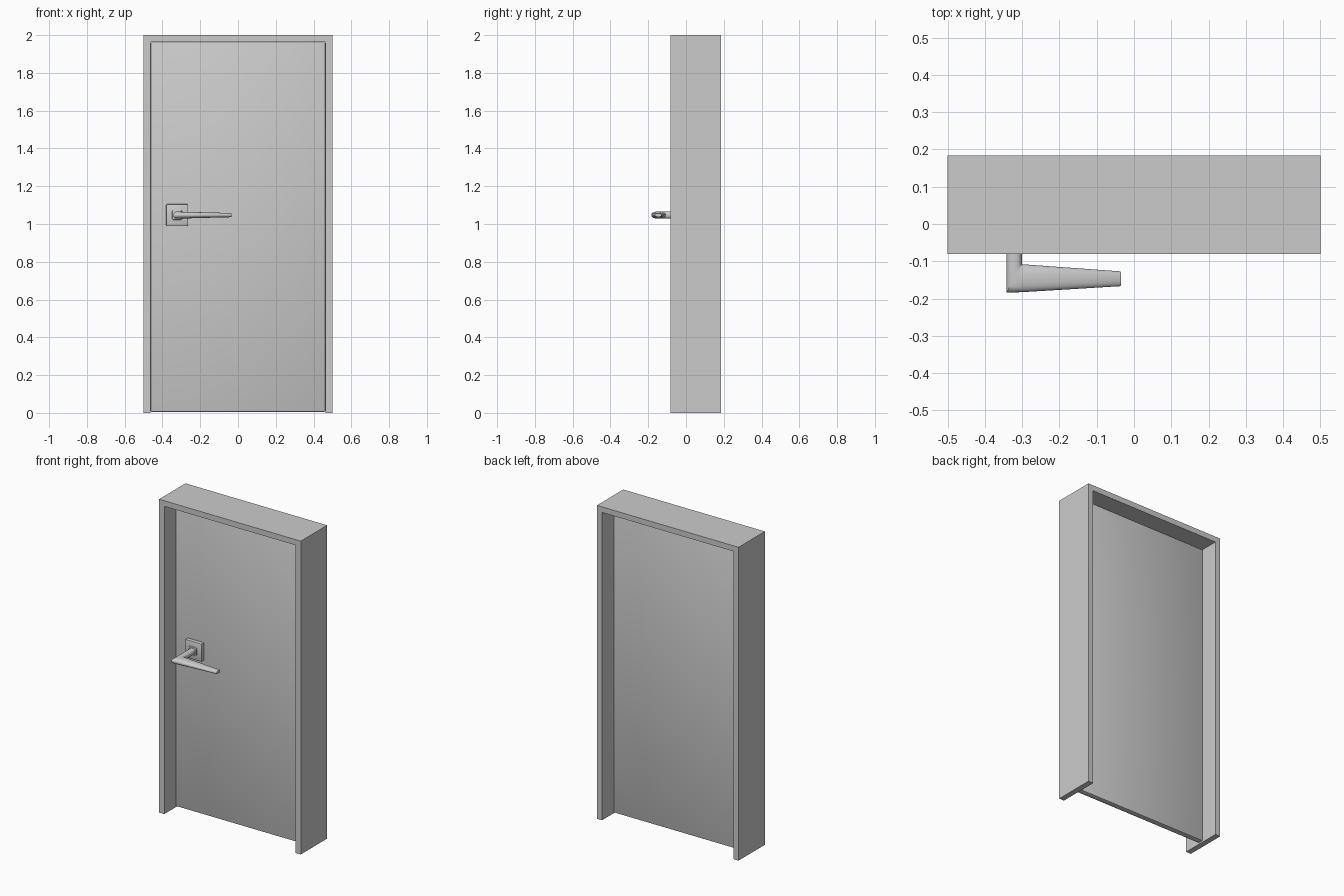
import bpy, bmesh, math
from mathutils import Vector

if "Cube" in bpy.data.objects:
    bpy.data.objects.remove(bpy.data.objects["Cube"])


def mesh_object(name, bm):
    bmesh.ops.recalc_face_normals(bm, faces=bm.faces)
    me = bpy.data.meshes.new(name)
    bm.to_mesh(me)
    bm.free()
    ob = bpy.data.objects.new(name, me)
    bpy.context.collection.objects.link(ob)
    return ob


def smooth(ob, angle):
    bpy.ops.object.select_all(action='DESELECT')
    bpy.context.view_layer.objects.active = ob
    ob.select_set(True)
    bpy.ops.object.shade_smooth_by_angle(angle=math.radians(angle))


def box(name, lo, hi, bevel=0, segments=2):
    lo, hi = Vector(lo), Vector(hi)
    bm = bmesh.new()
    bmesh.ops.create_cube(bm, size=1)
    for v in bm.verts:
        v.co = Vector(a * b for a, b in zip(v.co, hi - lo)) + (lo + hi) / 2
    if bevel:
        bmesh.ops.bevel(bm, geom=bm.edges[:], offset=bevel, segments=segments,
                        profile=0.5, affect='EDGES')
    ob = mesh_object(name, bm)
    if bevel:
        smooth(ob, 35)
    return ob


def loft(name, rings):
    bm = bmesh.new()
    loops = [[bm.verts.new(p) for p in r] for r in rings]
    n = len(loops[0])
    for a, b in zip(loops, loops[1:]):
        for i in range(n):
            j = (i + 1) % n
            bm.faces.new((a[i], a[j], b[j], b[i]))
    bm.faces.new(loops[0])
    bm.faces.new(loops[-1])
    bmesh.ops.remove_doubles(bm, verts=bm.verts, dist=1e-5)
    ob = mesh_object(name, bm)
    smooth(ob, 40)
    return ob


# Frame: upside-down U profile, open at the floor
y0, y1, t = -0.081, 0.184, 0.036
profile = [(-0.5, 0), (-0.5, 2), (0.5, 2), (0.5, 0),
           (0.5 - t, 0), (0.5 - t, 2 - t), (-0.5 + t, 2 - t), (-0.5 + t, 0)]
bm = bmesh.new()
face = bm.faces.new([bm.verts.new((x, y0, z)) for x, z in profile])
ext = bmesh.ops.extrude_face_region(bm, geom=[face], use_keep_orig=True)
for v in ext['geom']:
    if isinstance(v, bmesh.types.BMVert):
        v.co.y = y1
mesh_object("door_frame", bm)

# Door leaf with softened edges
box("door_leaf", (-0.463, 0.034, 0.006), (0.463, 0.071, 1.962), 0.006)

# Handle back plate and collar
cx, cz = -0.322, 1.047
box("handle_plate", (cx - 0.058, 0.008, cz - 0.058), (cx + 0.058, 0.036, cz + 0.058), 0.005)
box("handle_collar", (cx - 0.027, -0.002, cz - 0.025), (cx + 0.027, 0.012, cz + 0.025), 0.006)


# Lever handle: stem, mitred corner and tapering grip in one loft
def ring(left, right, half_z, sides=24):
    """Rounded section spanned between two (x, y) points."""
    a, b = Vector(left), Vector(right)
    out = []
    for i in range(sides):
        q = 2 * math.pi * i / sides
        c, s = (math.copysign(abs(f(q)) ** 0.85, f(q)) for f in (math.cos, math.sin))
        p = (a + b) / 2 + (b - a) / 2 * c
        out.append((p.x, p.y, cz + half_z * s))
    return out


xl, xr, front = cx - 0.02, cx + 0.021, -0.184
loft("lever_handle", [
    ring((xl, 0.01), (xr, 0.01), 0.019),
    ring((xl, -0.107), (xr, -0.107), 0.019),
    ring((xl, front), (xr, -0.107), 0.019),
    ring((xr, front + 0.001), (xr, -0.108), 0.018),
    ring((-0.038, -0.167), (-0.038, -0.127), 0.011),
    ring((-0.035, -0.165), (-0.035, -0.129), 0.009),
])
